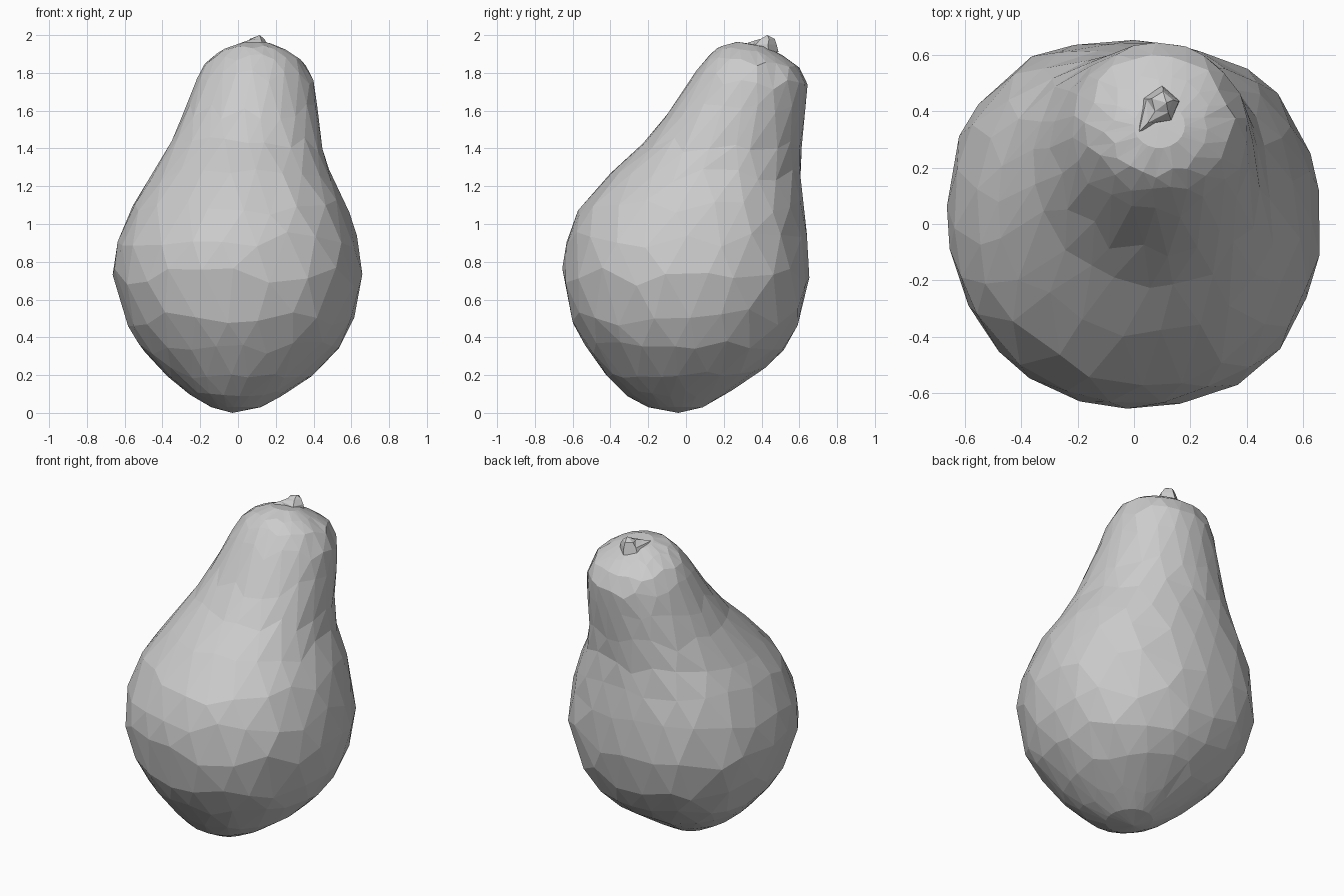
import bpy, bmesh, math, random
from mathutils import Vector

random.seed(4)
cube = bpy.data.objects.get("Cube")
if cube:
    bpy.data.objects.remove(cube, do_unlink=True)

grey = bpy.data.materials.new("plain_grey")
grey.use_nodes = True
colour = (0.6, 0.6, 0.6, 1)
grey.diffuse_color = colour
grey.node_tree.nodes["Principled BSDF"].inputs["Base Color"].default_value = colour

# Body outline: height, left and right x, front and back y, rise per unit y
RINGS = [
    (0.03, -0.14, 0.12, -0.20, 0.09, 0),
    (0.10, -0.26, 0.25, -0.33, 0.21, 0),
    (0.21, -0.39, 0.41, -0.43, 0.39, 0),
    (0.34, -0.51, 0.53, -0.52, 0.52, 0),
    (0.50, -0.60, 0.61, -0.61, 0.61, 0),
    (0.73, -0.66, 0.66, -0.655, 0.65, 0),
    (0.92, -0.63, 0.63, -0.63, 0.64, 0),
    (1.09, -0.56, 0.58, -0.56, 0.62, 0),
    (1.25, -0.46, 0.49, -0.42, 0.60, 0),
    (1.42, -0.36, 0.44, -0.23, 0.61, 0),
    (1.60, -0.28, 0.42, -0.08, 0.63, 0),
    (1.76, -0.22, 0.40, 0.04, 0.645, -0.1),
    (1.855, -0.17, 0.35, 0.12, 0.61, -0.14),
    (1.915, -0.09, 0.26, 0.18, 0.52, -0.16),
    (1.95, 0.00, 0.18, 0.27, 0.43, -0.18),
]
# Extra fullness of the belly at its four diagonals, anticlockwise from +x +y
FULLNESS = (0.035, 0.06, 0.005, 0.03)


def surface_point(level, angle):
    """Point on the body at a fractional ring level."""
    i = min(int(level), len(RINGS) - 2)
    z, x0, x1, y0, y1, tilt = (
        a + (b - a) * (level - i) for a, b in zip(RINGS[i], RINGS[i + 1]))
    quarter = int(angle % math.tau / (math.pi / 2)) % 4
    belly = math.sin(math.pi * min(level / 11, 1))
    swell = 1.008 + FULLNESS[quarter] * belly * math.sin(2 * angle) ** 2 * 1.3
    dx = swell * (x1 - x0) / 2 * math.cos(angle)
    dy = swell * (y1 - y0) / 2 * math.sin(angle)
    return Vector(((x0 + x1) / 2 + dx, (y0 + y1) / 2 + dy, z + tilt * dy))


def loft(name, rings, bottom, top):
    """Join staggered rings with triangles and close both ends at a point."""
    bm = bmesh.new()
    rows = [[bm.verts.new(p) for p in ring] for ring in rings]
    n = len(rows[0])
    low, high = bm.verts.new(bottom), bm.verts.new(top)
    for k in range(n):
        bm.faces.new((low, rows[0][(k + 1) % n], rows[0][k]))
        bm.faces.new((high, rows[-1][k], rows[-1][(k + 1) % n]))
    for r, (a, b) in enumerate(zip(rows, rows[1:])):
        for k in range(n):
            j = (k + 1) % n
            if r % 2:
                bm.faces.new((a[k], a[j], b[j]))
                bm.faces.new((a[k], b[j], b[k]))
            else:
                bm.faces.new((a[k], a[j], b[k]))
                bm.faces.new((a[j], b[j], b[k]))
    bmesh.ops.recalc_face_normals(bm, faces=bm.faces)
    mesh = bpy.data.meshes.new(name)
    bm.to_mesh(mesh)
    bm.free()
    mesh.materials.append(grey)
    obj = bpy.data.objects.new(name, mesh)
    bpy.context.collection.objects.link(obj)


# Faceted fruit body with uneven, staggered facets
SIDES = 22
body = []
for r in range(len(RINGS)):
    ring = []
    for k in range(SIDES):
        wobble = random.uniform(-0.2, 0.2)
        lift = random.uniform(-0.25, 0.25) if 0 < r < len(RINGS) - 1 else 0
        angle = math.tau * (k + (r % 2) / 2 + wobble) / SIDES
        ring.append(surface_point(r + lift, angle))
    body.append(ring)
loft("fruit_body", body, (-0.03, -0.04, 0), (0.09, 0.35, 1.953))

# Short crooked stem, its foot drawn out to one side
stem = []
for x, y, z, radius, drag in ((0.095, 0.42, 1.91, 0.07, 0.05),
                              (0.10, 0.42, 1.95, 0.06, 0.02),
                              (0.10, 0.43, 1.98, 0.04, 0)):
    ring = []
    for k in range(5):
        angle = math.tau * k / 5 + math.radians(230)
        reach = radius + (drag if k == 0 else 0)
        ring.append((x + reach * math.cos(angle), y + reach * math.sin(angle),
                     z + (drag if k == 0 else 0)))
    stem.append(ring)
loft("stem", stem, (0.08, 0.41, 1.90), (0.115, 0.43, 2.0))
